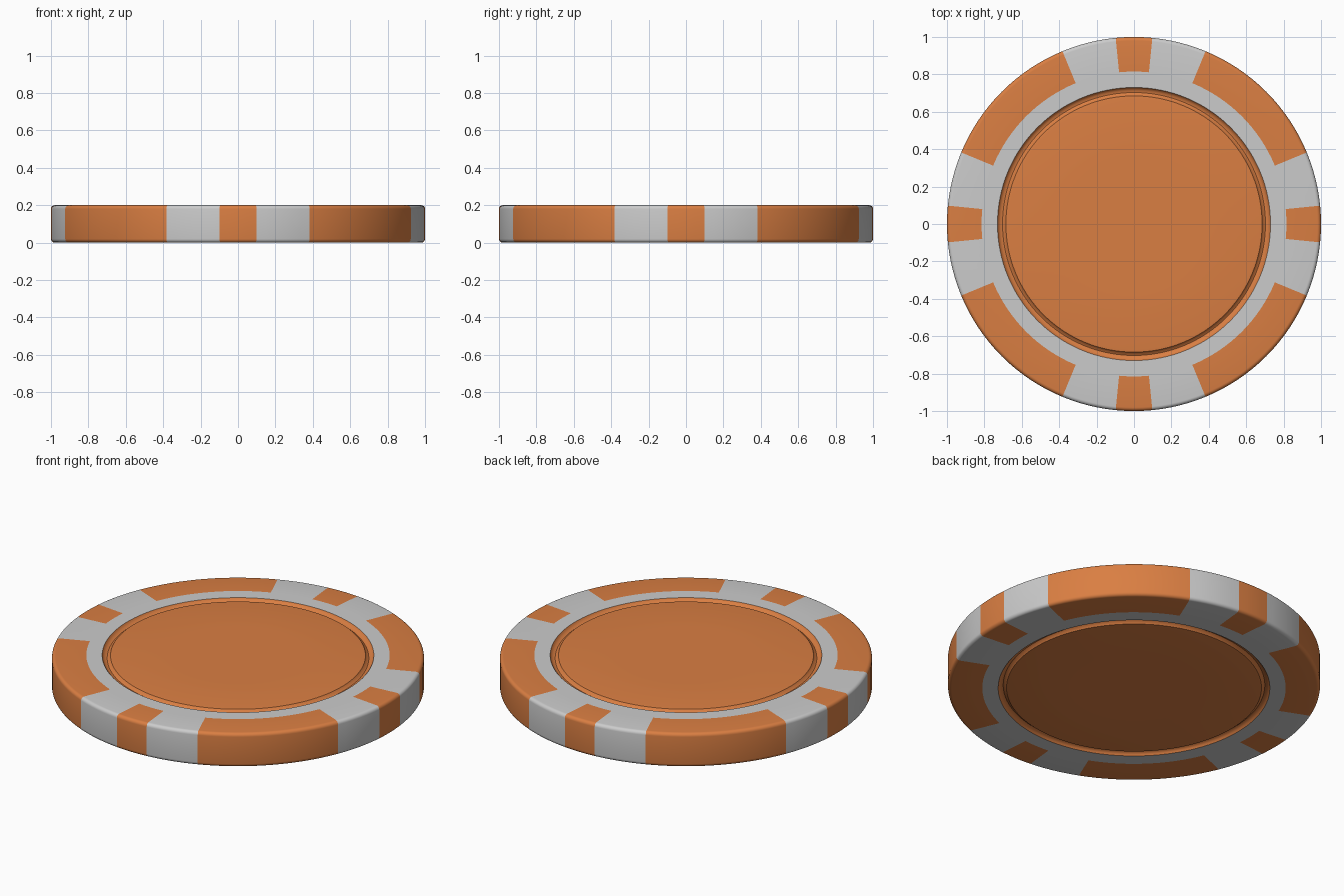
import bpy, bmesh, math

if "Cube" in bpy.data.objects:
    bpy.data.objects.remove(bpy.data.objects["Cube"])

SEG = 128            # 2.8125 degrees per segment
H = 0.2              # chip thickness
orange = bpy.data.materials.new("orange_clay")
orange.diffuse_color = (0.70, 0.21, 0.055, 1)
orange.use_nodes = True
orange.node_tree.nodes["Principled BSDF"].inputs["Base Color"].default_value = orange.diffuse_color


def lathe(name, profiles, segments, mat=None):
    """Revolve (radius, z) profiles through the listed segment indices."""
    bm = bmesh.new()
    for prof in profiles:
        for s in segments:
            cols = []
            for k in (s, s + 1):
                a = 2 * math.pi * k / SEG
                cols.append([bm.verts.new((r * math.cos(a), r * math.sin(a), z)) for r, z in prof])
            for i in range(len(prof) - 1):
                # profile runs from outside top inward, or down the edge
                bm.faces.new((cols[0][i], cols[0][i + 1], cols[1][i + 1], cols[1][i]))
    bmesh.ops.remove_doubles(bm, verts=bm.verts, dist=1e-5)
    me = bpy.data.meshes.new(name)
    bm.to_mesh(me)
    bm.free()
    ob = bpy.data.objects.new(name, me)
    bpy.context.collection.objects.link(ob)
    if mat:
        me.materials.append(mat)
    bpy.ops.object.select_all(action='DESELECT')
    ob.select_set(True)
    bpy.context.view_layer.objects.active = ob
    bpy.ops.object.shade_smooth_by_angle(angle=math.radians(35))
    return ob


def mirrored(prof):
    """The same profile on the underside, with matching outward winding."""
    return [(r, H - z) for r, z in reversed(prof)]


# Outer edge: flat band, rounded corner, vertical side, and back underneath
B = 0.02
corner = [(1 - B + B * math.sin(t), H - B + B * math.cos(t))
          for t in [math.pi / 2 * i / 5 for i in range(6)]]
half = [(0.815, H)] + corner
edge = (half + mirrored(half))[::-1]

# Wide spots on the diagonals, narrow spots on the axes
def is_spot(s):
    q = s % 32
    return 8 <= q < 24 or q < 2 or q >= 30

spots = [s for s in range(SEG) if is_spot(s)]
gaps = [s for s in range(SEG) if not is_spot(s)]
lathe("edge_spots", [edge], spots, orange)
lathe("edge_gaps", [edge], gaps)

# Plain ring inside the spots, on both faces
ring = [(0.73, H), (0.815, H)]
lathe("inlay_rings", [ring[::-1], mirrored(ring[::-1])], range(SEG))

# Centre discs with a rounded groove around them, on both faces
groove = [(0.73, H), (0.725, H - 0.008), (0.715, H - 0.016), (0.703, H - 0.018),
          (0.692, H - 0.012), (0.685, H - 0.002), (0.67, H), (0.35, H), (0.02, H)]
cap = [(0.02, H), (0.0, H)]


def centre(name, flip):
    prof = groove + cap[1:]
    ob = lathe(name, [mirrored(prof) if flip else prof], [], orange)
    bm = bmesh.new()
    rings = []
    for r, z in prof[:-1]:
        zz = H - z if flip else z
        rings.append([bm.verts.new((r * math.cos(2 * math.pi * k / SEG),
                                    r * math.sin(2 * math.pi * k / SEG), zz)) for k in range(SEG)])
    for a, b in zip(rings, rings[1:]):
        for k in range(SEG):
            n = (k + 1) % SEG
            f = (a[k], a[n], b[n], b[k])
            bm.faces.new(f[::-1] if flip else f)
    bm.faces.new(rings[-1][::-1] if flip else rings[-1])
    bm.to_mesh(ob.data)
    bm.free()
    bpy.ops.object.shade_smooth_by_angle(angle=math.radians(35))


centre("centre_top", False)
centre("centre_bottom", True)

# Consistent outward normals for the revolved edge and rings
for name in ("edge_spots", "edge_gaps", "inlay_rings"):
    me = bpy.data.objects[name].data
    bm = bmesh.new()
    bm.from_mesh(me)
    bm.normal_update()
    for f in bm.faces:
        c = f.calc_center_median()
        out = c.copy()
        out.z = (c.z - H / 2) * 12
        if f.normal.dot(out) < 0:
            f.normal_flip()
    bm.to_mesh(me)
    bm.free()
